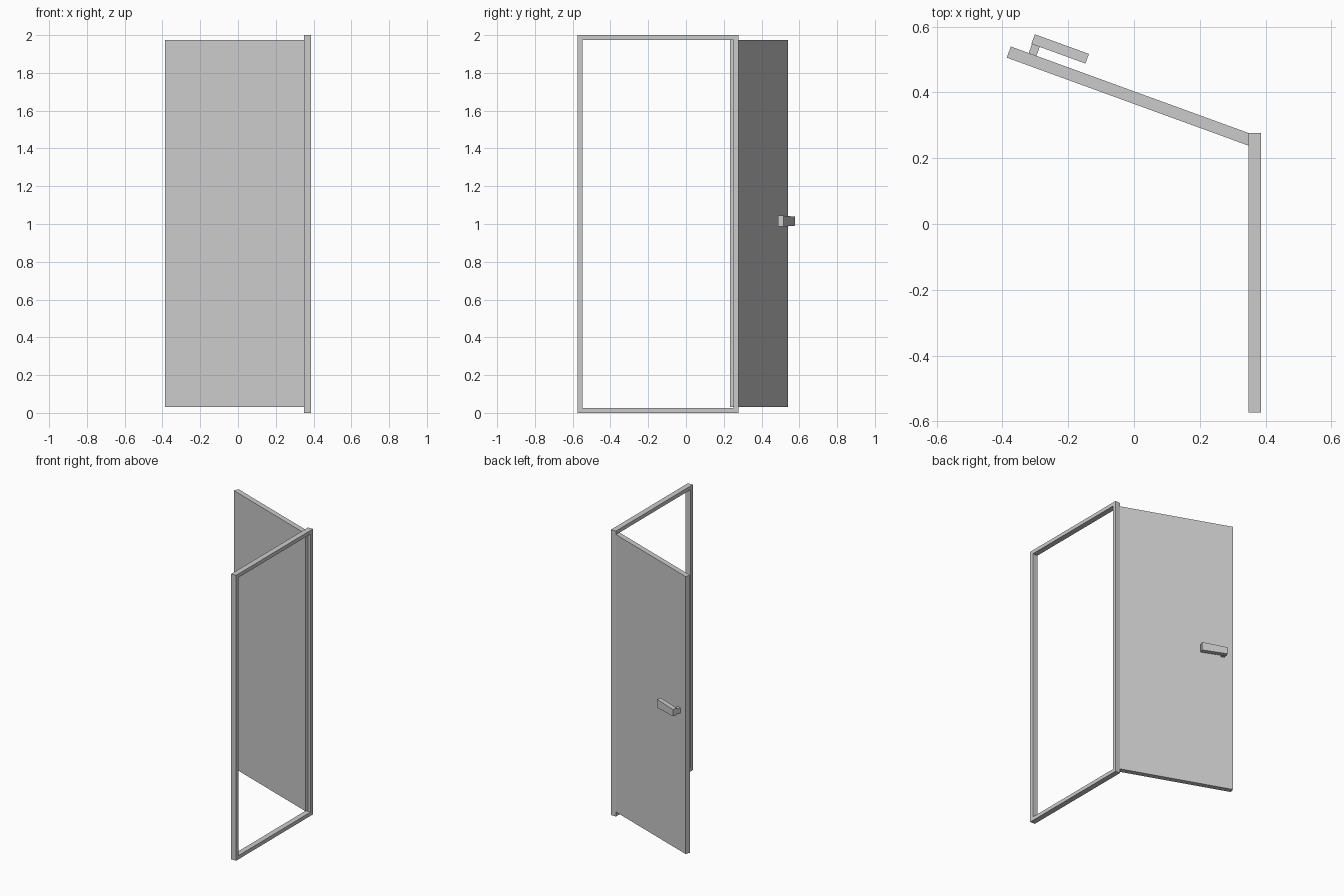
import bpy, math
from mathutils import Matrix

if "Cube" in bpy.data.objects:
    bpy.data.objects.remove(bpy.data.objects["Cube"])

def box(name, x, y, z, taper=0.0, matrix=None):
    """Box from (min, max) ranges; taper shrinks the height at the min-x end."""
    verts = []
    for i in (0, 1):
        t = taper if i == 0 else 0.0
        for j in (0, 1):
            verts += [(x[i], y[j], z[0] + t), (x[i], y[j], z[1] - t)]
    faces = [(0, 1, 3, 2), (4, 6, 7, 5), (0, 4, 5, 1),
             (2, 3, 7, 6), (0, 2, 6, 4), (1, 5, 7, 3)]
    mesh = bpy.data.meshes.new(name)
    mesh.from_pydata(verts, [], faces)
    if matrix:
        mesh.transform(matrix)
    mesh.update()
    obj = bpy.data.objects.new(name, mesh)
    bpy.context.collection.objects.link(obj)
    return obj

# Door frame: one ring with a rectangular opening
X0, X1 = 0.349, 0.387
Y0, Y1, H, T = -0.574, 0.277, 2.0, 0.026
outer = [(Y0, 0), (Y1, 0), (Y1, H), (Y0, H)]
inner = [(Y0 + T, T), (Y1 - T, T), (Y1 - T, H - T), (Y0 + T, H - T)]
verts = [(x, y, z) for x in (X0, X1) for y, z in outer + inner]
faces = []
for i in range(4):
    j = (i + 1) % 4
    faces += [(i, i + 4, j + 4, j),                 # inner-side face
              (i + 8, j + 8, j + 12, i + 12),       # outer-side face
              (i, j, j + 8, i + 8),                 # outer rim
              (i + 4, i + 12, j + 12, j + 4)]       # opening rim
mesh = bpy.data.meshes.new("door_frame")
mesh.from_pydata(verts, [], faces)
mesh.update()
bpy.context.collection.objects.link(bpy.data.objects.new("door_frame", mesh))

# Swung-open door; local x runs from the free edge to the hinge edge
swing = Matrix.Translation((-0.387, 0.506, 0)) @ Matrix.Rotation(math.radians(-20), 4, 'Z')
box("door_panel", (0, 0.795), (0, 0.036), (0.031, 1.975), matrix=swing)

# Lever handle on the back of the door
box("handle_stem", (0.058, 0.083), (0.034, 0.068), (0.997, 1.033), matrix=swing)
box("handle_lever", (0.056, 0.231), (0.065, 0.096), (0.986, 1.044), 0.005, swing)
